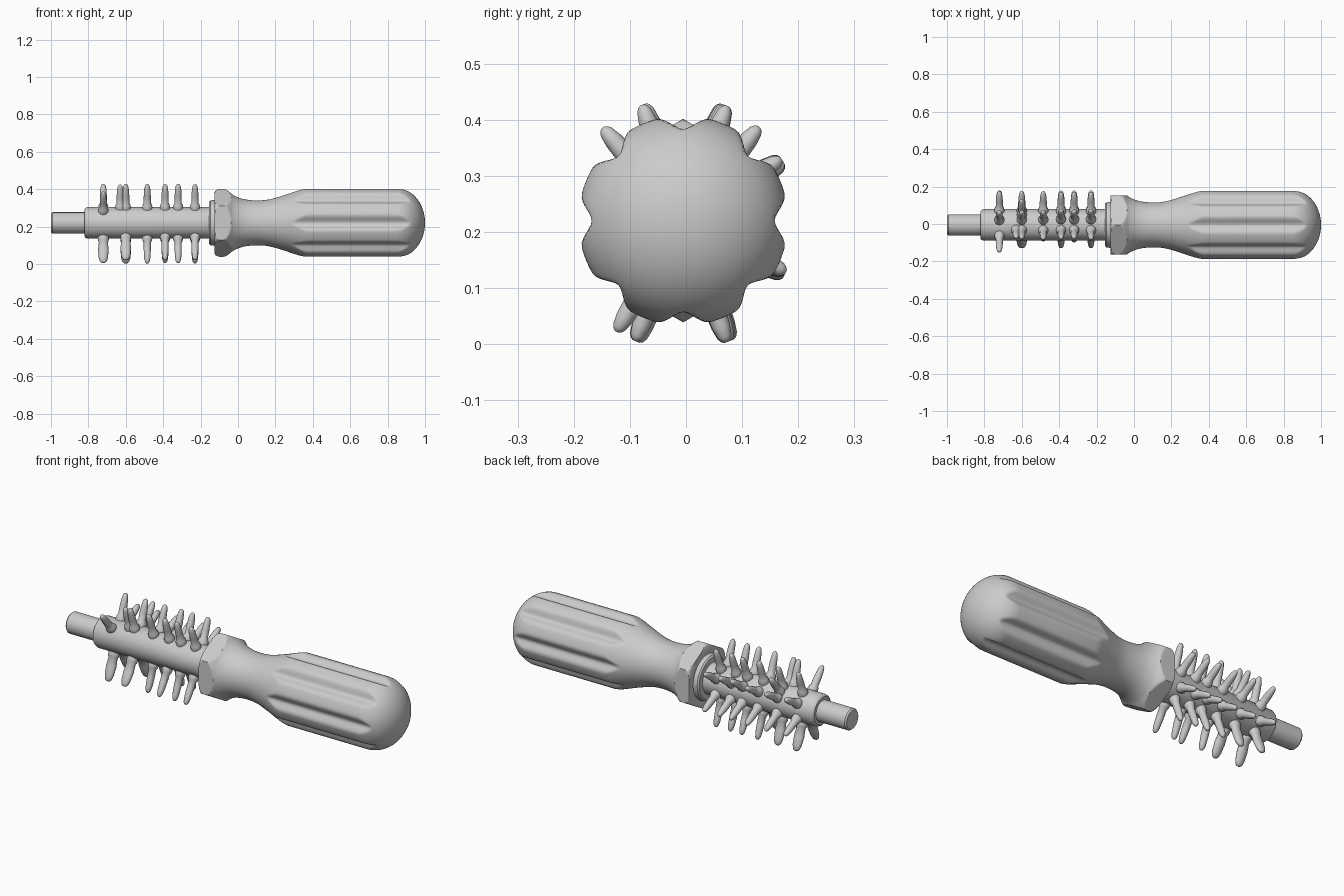
import bpy, bmesh, random
from math import cos, sin, pi, radians, sqrt, hypot
from mathutils import Vector

if "Cube" in bpy.data.objects:
    bpy.data.objects.remove(bpy.data.objects["Cube"])

random.seed(4)
AY, AZ = -0.005, 0.22          # main axis runs along x through this point


def finish(name, bm, angle=35):
    bmesh.ops.recalc_face_normals(bm, faces=bm.faces)
    me = bpy.data.meshes.new(name)
    bm.to_mesh(me)
    bm.free()
    ob = bpy.data.objects.new(name, me)
    bpy.context.collection.objects.link(ob)
    bpy.ops.object.select_all(action='DESELECT')
    ob.select_set(True)
    bpy.context.view_layer.objects.active = ob
    bpy.ops.object.shade_smooth_by_angle(angle=radians(angle))
    return ob


def lathe(bm, profile, seg, point, limit=None):
    """Skin rings of (position, radius); limit(pos, angle) trims the radius."""
    rings = []
    for x, r in profile:
        ring = []
        for i in range(seg):
            a = 2 * pi * i / seg
            rr = min(r, limit(x, a)) if limit else r
            ring.append(bm.verts.new(point(x, rr * cos(a), rr * sin(a))))
        rings.append(ring)
    for p, q in zip(rings, rings[1:]):
        for i in range(seg):
            j = (i + 1) % seg
            bm.faces.new((p[i], p[j], q[j], q[i]))
    bm.faces.new(rings[0])
    bm.faces.new(rings[-1])


def on_axis(x, y, z):
    return (x, AY + y, AZ + z)


def smooth_profile(keys, n):
    """Catmull-Rom curve through the key points."""
    pts = [Vector(k) for k in keys]
    pts = [pts[0]] + pts + [pts[-1]]
    out = []
    for k in range(1, len(pts) - 2):
        a, b, c, d = pts[k - 1:k + 3]
        for s in range(n):
            t = s / n
            out.append(0.5 * (2 * b + (c - a) * t + (2 * a - 5 * b + 4 * c - d) * t * t
                              + (3 * b - a - 3 * c + d) * t ** 3))
    out.append(pts[-1])
    return [(p.x, p.y) for p in out]


# Handle: turned body, hexagonal collar faces and eight long flutes
def handle_limit(x, a):
    if x < 0.05:                                   # six flats, corners up and down
        d = (a + pi / 6) % (pi / 3) - pi / 6
        return 0.157 / cos(d)
    d = abs((a + pi / 8) % (pi / 4) - pi / 8) / radians(15)
    t = min(d, 1)
    return 0.163 + 0.024 * t * t * (3 - 2 * t)      # grooves at 0, 45, 90...


keys = [(-0.125, 0.163), (-0.118, 0.174), (-0.1, 0.181), (-0.07, 0.18), (-0.05, 0.168),
        (-0.02, 0.146), (0.03, 0.127), (0.1, 0.12), (0.17, 0.126), (0.25, 0.149),
        (0.31, 0.17), (0.345, 0.182), (0.37, 0.187)]
profile = [(-0.125, 0.1)] + smooth_profile(keys, 6)
profile += [(0.6, 0.187)]
dome = [(0.845 + 0.155 * sin(pi / 2 * i / 28), 0.187 * cos(pi / 2 * i / 28)) for i in range(28)]
profile += dome + [(1.0, 0.004)]
bm = bmesh.new()
lathe(bm, profile, 144, on_axis, handle_limit)
finish("handle", bm)

# Ring between handle and barrel
bm = bmesh.new()
lathe(bm, [(-0.155, 0.08), (-0.155, 0.112), (-0.148, 0.12), (-0.13, 0.122), (-0.12, 0.122)],
      64, on_axis)
finish("collar_ring", bm)

# Barrel with a rounded front edge
bm = bmesh.new()
lathe(bm, [(-0.82, 0.05), (-0.82, 0.073), (-0.815, 0.08), (-0.805, 0.084), (-0.12, 0.084)],
      48, on_axis)
finish("barrel", bm)

# Thin tip rod
bm = bmesh.new()
lathe(bm, [(-1.0, 0.05), (-0.992, 0.057), (-0.8, 0.057)], 40, on_axis)
finish("tip_rod", bm)


# Bristles: tapered pegs with a flared foot, in six rows around the barrel
def bristle(name, x, deg, reach, wide=1.0):
    a = radians(deg)
    out = Vector((0, cos(a), sin(a)))
    side = Vector((0, -sin(a), cos(a)))
    base = Vector((x, AY, AZ))

    def point(h, u, v):
        grow = 1 + (wide - 1) * min(1, max(0, (h - 0.08) / 0.06))
        return base + out * h + side * u + Vector((v * grow, 0, 0))

    k = reach - 0.22
    bm = bmesh.new()
    lathe(bm, [(0.06, 0.027), (0.09, 0.027), (0.104, 0.024), (0.112, 0.019),
               (0.15 + k / 2, 0.019), (0.19 + k, 0.0165), (0.21 + k, 0.0125),
               (0.217 + k, 0.008), (0.22 + k, 0.003)], 12, point)
    finish(name, bm, 50)


rows = [(110, 0.219), (70, 0.219), (31, 0.207), (-28, 0.205), (-69, 0.23), (-112, 0.231)]
stations = [-0.72, -0.60, -0.485, -0.39, -0.32, -0.23]
for r, (deg, reach) in enumerate(rows):
    for s, x in enumerate(stations):
        angle = deg + random.uniform(-2, 2)
        if r == 0 and s == 0:
            angle = 131                             # one leans out further
        elif r == 5 and s % 2:
            angle = -121
        wide = 1.5 if s < 2 and r > 3 else 1.0
        bristle(f"bristle_{r + 1}_{s + 1}", x, angle, reach, wide)
bristle("bristle_extra_front", -0.63, 108, 0.215)
bristle("bristle_extra_back", -0.60, 51, 0.215)
